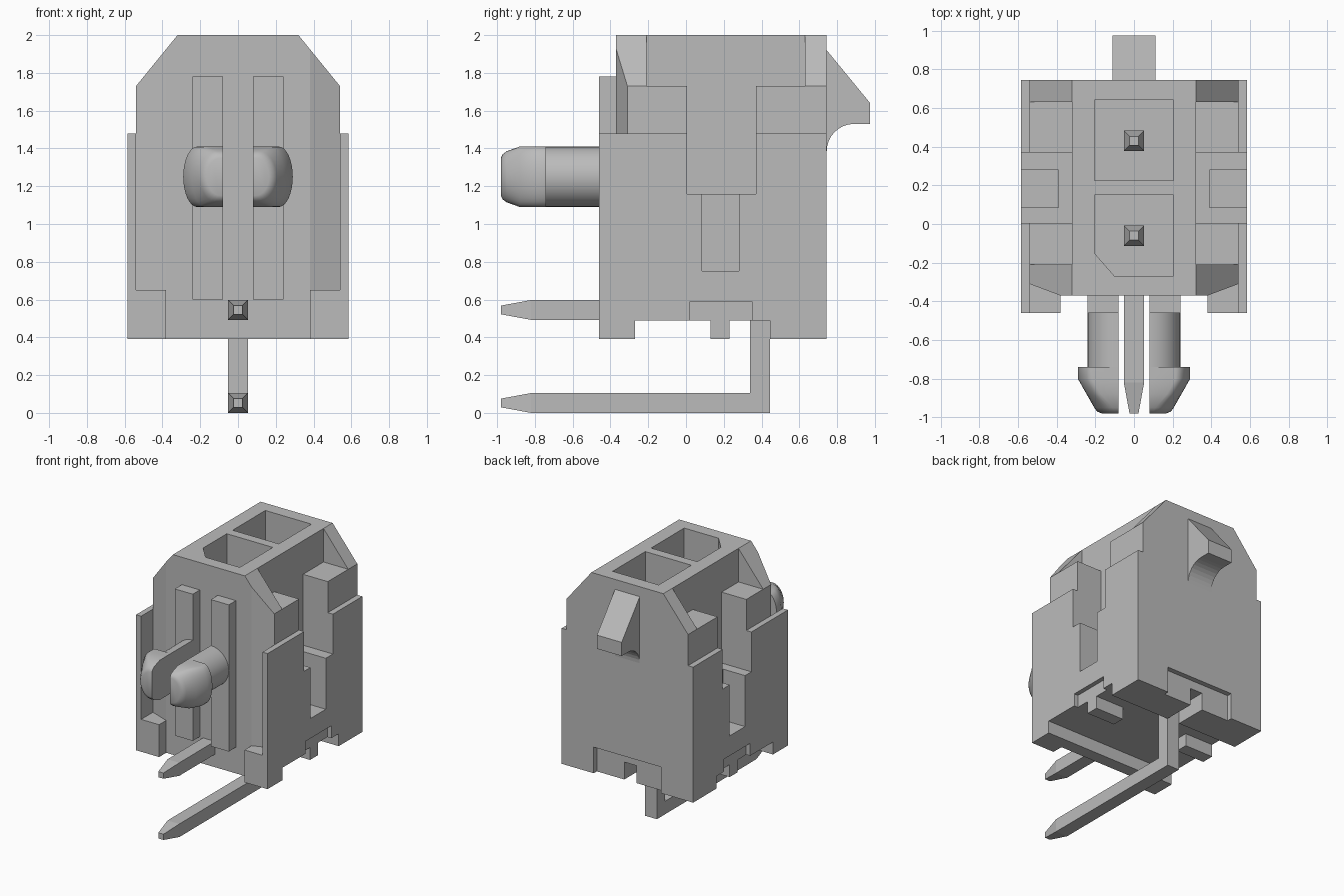
import bpy, bmesh, math
from mathutils import Vector

if "Cube" in bpy.data.objects:
    bpy.data.objects.remove(bpy.data.objects["Cube"], do_unlink=True)

grey = bpy.data.materials.new("plain grey")
grey.use_nodes = True
colour = (0.5, 0.5, 0.5, 1)
grey.diffuse_color = colour
grey.node_tree.nodes["Principled BSDF"].inputs["Base Color"].default_value = colour


def loft(name, sections):
    """Skin a list of equal-length point loops and cap both ends."""
    bm = bmesh.new()
    rings = [[bm.verts.new(p) for p in s] for s in sections]
    n = len(rings[0])
    for a, b in zip(rings, rings[1:]):
        for i in range(n):
            j = (i + 1) % n
            bm.faces.new((a[i], a[j], b[j], b[i]))
    bm.faces.new(rings[0])
    bm.faces.new(rings[-1])
    bmesh.ops.recalc_face_normals(bm, faces=bm.faces)
    mesh = bpy.data.meshes.new(name)
    bm.to_mesh(mesh)
    bm.free()
    mesh.materials.append(grey)
    ob = bpy.data.objects.new(name, mesh)
    bpy.context.collection.objects.link(ob)
    return ob


def prism(name, points, axis, lo, hi):
    """Extrude a 2D outline along one axis."""
    def place(p, t):
        v = list(p)
        v.insert("xyz".index(axis), t)
        return Vector(v)
    return loft(name, [[place(p, t) for p in points] for t in (lo, hi)])


def box(name, x, y, z):
    outline = [(x[0], y[0]), (x[1], y[0]), (x[1], y[1]), (x[0], y[1])]
    return prism(name, outline, "z", *z)


def side(x, s):
    return sorted((x[0] * s, x[1] * s))


def carve(ob, cutters):
    for c in cutters:
        c.hide_render = True
        m = ob.modifiers.new("cut", "BOOLEAN")
        m.operation = "DIFFERENCE"
        m.solver = "EXACT"
        m.object = c
    graph = bpy.context.evaluated_depsgraph_get()
    mesh = bpy.data.meshes.new_from_object(ob.evaluated_get(graph))
    ob.modifiers.clear()
    ob.data = mesh


FRONT, BACK, BASE, TOP = -0.37, 0.745, 0.39, 2.0

# Housing block with sloped shoulders
shoulders = [(-0.54, BASE), (0.54, BASE), (0.54, 1.73), (0.32, TOP), (-0.32, TOP), (-0.54, 1.73)]
housing = prism("housing", shoulders, "y", FRONT, BACK)

# Side plates outside the housing
plates = [box("side_plate", side((0.54, 0.585), s), (-0.46, BACK), (BASE, 1.48)) for s in (-1, 1)]

# Cutters shared by housing and plates: key channels, slots and underside
shared, inner = [], []
for s in (-1, 1):
    shared.append(box("channel_cutter", side((0.32, 0.7), s), (0.005, 0.37), (1.16, 2.2)))
    shared.append(box("slot_cutter", side((0.39, 0.7), s), (0.085, 0.28), (0.75, 1.3)))
    shared.append(box("recess_cutter", side((0.55, 0.7), s), (0.02, 0.35), (0.45, 0.59)))
    inner.append(box("shelf_cutter", side((0.32, 0.7), s), (-0.21, 0.63), (1.73, 2.2)))
    corner = [(0.38 * s, FRONT), (0.54 * s, -0.31), (0.7 * s, -0.31), (0.7 * s, -0.5), (0.38 * s, -0.5)]
    inner.append(prism("corner_cutter", corner, "z", 0.2, 2.2))
shared.append(box("underside_cutter", (-0.8, 0.8), (-0.27, 0.445), (0.2, 0.49)))

# Terminal cavities, the front one keyed at a corner
inner.append(box("back_cavity_cutter", (-0.205, 0.205), (0.225, 0.64), (0.8, 2.2)))
keyed = [(-0.205, 0.15), (0.205, 0.15), (0.205, -0.27), (-0.1, -0.27), (-0.205, -0.15)]
inner.append(prism("front_cavity_cutter", keyed, "z", 0.8, 2.2))

# Recess and slot at the foot of the back wall
inner.append(box("back_recess_cutter", (-0.3, 0.3), (0.705, 0.9), (0.2, 0.6)))
inner.append(box("back_slot_cutter", (-0.055, 0.055), (0.4, 0.9), (0.2, 0.53)))

carve(housing, shared + inner)
for p in plates:
    carve(p, shared)
for c in shared + inner:
    bpy.data.objects.remove(c, do_unlink=True)


def peg_section(y, flat, reach, height, s):
    """Half-round outline with a straight inner edge and a bowed outer edge."""
    pts = [(0.08 * s, y, 1.25 - height)]
    for i in range(17):
        a = math.pi * (i / 16 - 0.5)
        x = flat + (reach - flat) * math.cos(a)
        pts.append((x * s, y, 1.25 + height * math.sin(a)))
    return pts + [(0.08 * s, y, 1.25 + height)]


for s in (-1, 1):
    # Feet, underside ribs and front ribs
    box("front_foot", side((0.38, 0.54), s), (-0.46, -0.27), (BASE, 0.65))
    box("underside_rib", side((0.3, 0.55), s), (0.13, 0.23), (BASE, 0.52))
    box("front_rib", side((0.08, 0.24), s), (-0.46, FRONT), (0.6, 1.78))

    # Forked snap peg: round shaft and barbed head
    shaft = [peg_section(y, 0.081, 0.24, 0.16, s) for y in (-0.46, -0.75)]
    head = [peg_section(y, f, r, h, s) for y, f, r, h in (
        (-0.74, 0.215, 0.29, 0.16), (-0.80, 0.215, 0.29, 0.16),
        (-0.88, 0.17, 0.245, 0.16), (-0.95, 0.11, 0.205, 0.135),
        (-0.97, 0.10, 0.19, 0.12), (-0.98, 0.09, 0.165, 0.10))]
    for ob in (loft("peg_shaft", shaft), loft("peg_head", head)):
        bpy.ops.object.select_all(action="DESELECT")
        ob.select_set(True)
        bpy.context.view_layer.objects.active = ob
        bpy.ops.object.shade_smooth_by_angle(angle=math.radians(35))

# Latch on the back wall with a hollow underside
latch = [(0.73, 1.93), (BACK, 1.92), (0.975, 1.64), (0.975, 1.53)]
for i in range(9):
    a = math.radians(90 + 90 * i / 8)
    latch.append((0.89 + 0.145 * math.cos(a), 1.385 + 0.145 * math.sin(a)))
latch.append((0.73, 1.385))
prism("latch", latch, "x", -0.11, 0.11)


def square(centre, half, axis):
    a, b = {"y": ((1, 0, 0), (0, 0, 1)), "z": ((1, 0, 0), (0, 1, 0))}[axis]
    a, b, c = Vector(a) * half, Vector(b) * half, Vector(centre)
    return [c - a - b, c + a - b, c + a + b, c - a + b]


# Right-angle pins: tapered tail, riser and tapered contact
for name, z, riser, contact in (("lower", 0.0525, 0.3925, 0.43), ("upper", 0.545, -0.06, -0.06)):
    w = 0.0525
    loft(name + "_pin_tail", [square((0, y, z), h, "y") for y, h in
                              ((-0.98, 0.023), (-0.82, w), (riser + w, w))])
    loft(name + "_pin_riser", [square((0, riser, t), w, "z") for t in (z + w, 0.7)])
    loft(name + "_pin_contact", [square((0, contact, t), h, "z") for t, h in
                                 ((0.7, w), (1.5, w), (1.6, 0.023))])
